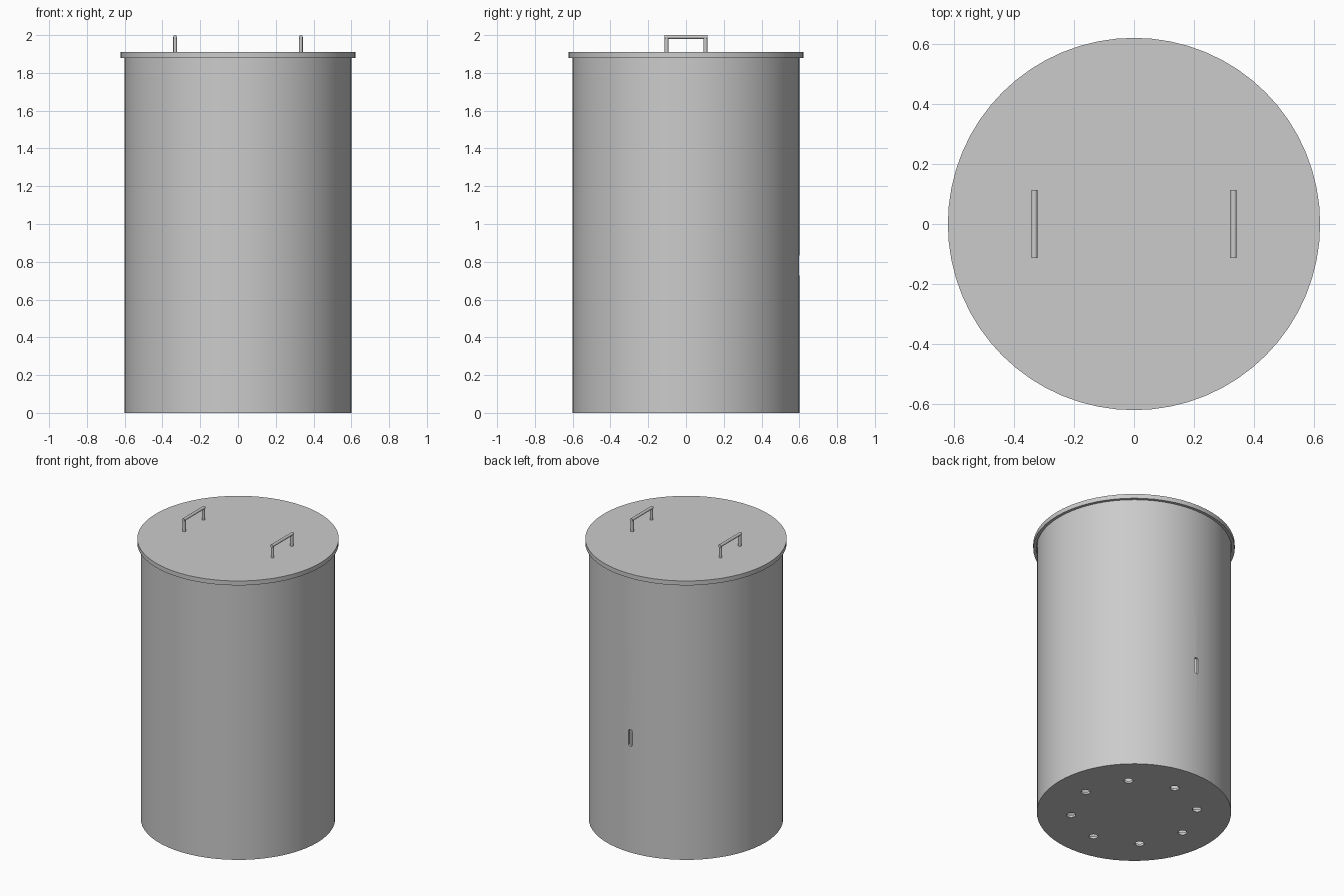
import bpy, bmesh, math
from mathutils import Matrix, Vector

cube = bpy.data.objects.get("Cube")
if cube:
    bpy.data.objects.remove(cube, do_unlink=True)

steel = bpy.data.materials.new("grey_steel")
steel.use_nodes = True
GREY = (0.6, 0.6, 0.6, 1)
steel.diffuse_color = GREY
steel.node_tree.nodes["Principled BSDF"].inputs["Base Color"].default_value = GREY


def finish(name, bm):
    bmesh.ops.recalc_face_normals(bm, faces=bm.faces)
    mesh = bpy.data.meshes.new(name)
    bm.to_mesh(mesh)
    bm.free()
    mesh.materials.append(steel)
    ob = bpy.data.objects.new(name, mesh)
    bpy.context.collection.objects.link(ob)
    return ob


def activate(ob):
    bpy.ops.object.select_all(action='DESELECT')
    ob.select_set(True)
    bpy.context.view_layer.objects.active = ob


def smooth(ob):
    activate(ob)
    bpy.ops.object.shade_smooth_by_angle(angle=math.radians(30))


def lathe(name, profile, steps=64):
    bm = bmesh.new()
    verts = [bm.verts.new((r, 0, z)) for r, z in profile]
    edges = [bm.edges.new(pair) for pair in zip(verts, verts[1:])]
    bmesh.ops.spin(bm, geom=verts + edges, cent=(0, 0, 0), axis=(0, 0, 1),
                   angle=math.tau, steps=steps, use_duplicate=False)
    bmesh.ops.remove_doubles(bm, verts=bm.verts, dist=1e-5)
    return finish(name, bm)


def rod(bm, start, end, radius, sides=16):
    a, b = Vector(start), Vector(end)
    turn = (b - a).to_track_quat('Z', 'Y').to_matrix().to_4x4()
    return bmesh.ops.create_cone(
        bm, cap_ends=True, segments=sides, radius1=radius, radius2=radius,
        depth=(b - a).length, matrix=Matrix.Translation((a + b) / 2) @ turn)["verts"]


# Hollow drum with a closed floor
WALL = 0.015
body = lathe("drum_body", [(0, 0), (0.6, 0), (0.6, 1.895), (0.6 - WALL, 1.895),
                           (0.6 - WALL, WALL), (0, WALL)])

# Ring of drain holes in the floor and a rounded slot in the back wall
bm = bmesh.new()
for i in range(8):
    a = i * math.tau / 8
    x, y = 0.39 * math.cos(a), 0.39 * math.sin(a)
    rod(bm, (x, y, -0.1), (x, y, 0.1), 0.028, 24)
SLOT_Z = 0.78
for v in rod(bm, (0, 0.5, SLOT_Z), (0, 0.7, SLOT_Z), 0.015, 18):
    v.co.z += math.copysign(0.042, v.co.z - SLOT_Z)
cutter = finish("hole_cutter", bm)
cutter.hide_render = True
cut = body.modifiers.new("holes", 'BOOLEAN')
cut.operation = 'DIFFERENCE'
cut.solver = 'EXACT'
cut.object = cutter
activate(body)
bpy.ops.object.modifier_apply(modifier=cut.name)
bpy.data.objects.remove(cutter, do_unlink=True)
smooth(body)

# Lid with a short skirt over the rim
smooth(lathe("lid", [(0, 1.91), (0.622, 1.91), (0.622, 1.88), (0.603, 1.88),
                     (0.603, 1.895), (0, 1.895)]))

# Pair of bar handles on the lid
for name, x in (("left_handle", 0.333), ("right_handle", -0.333)):
    bm = bmesh.new()
    rod(bm, (x, -0.113, 1.99), (x, 0.113, 1.99), 0.01)
    for y in (-0.103, 0.103):
        rod(bm, (x, y, 1.905), (x, y, 1.99), 0.01)
    smooth(finish(name, bm))
